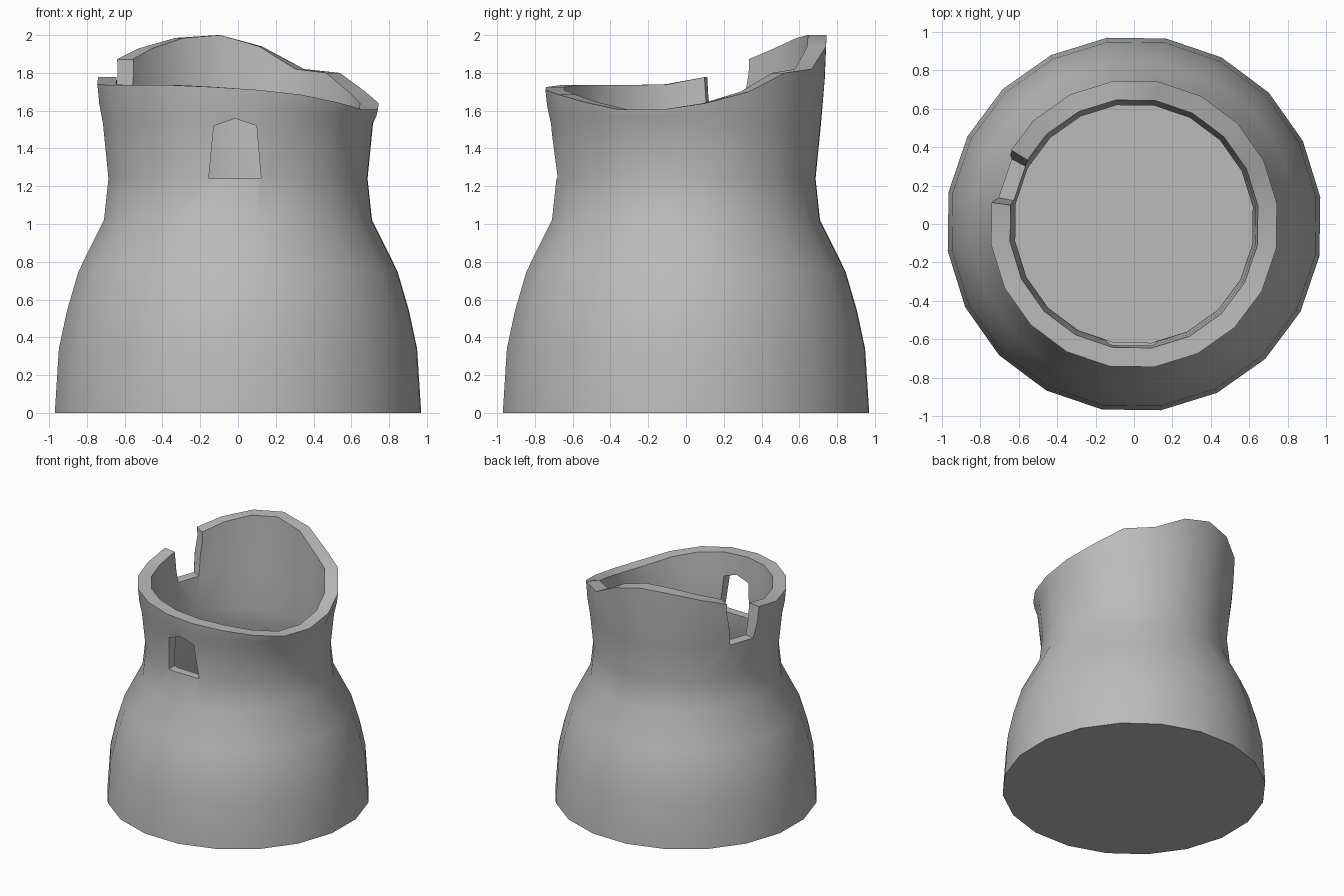
import bpy, bmesh
from math import sin, cos, radians

cube = bpy.data.objects.get("Cube")
if cube:
    bpy.data.objects.remove(cube, do_unlink=True)

SIDES, OFFSET = 20, 8.2

stone = bpy.data.materials.new("grey_stone")
stone.use_nodes = True
GREY = (0.5, 0.5, 0.5, 1)
stone.diffuse_color = GREY
stone.node_tree.nodes["Principled BSDF"].inputs["Base Color"].default_value = GREY


def polar(radius, degrees, z):
    a = radians(degrees)
    return (radius * cos(a), radius * sin(a), z)


def finish(bm, name):
    bmesh.ops.recalc_face_normals(bm, faces=bm.faces)
    mesh = bpy.data.meshes.new(name)
    bm.to_mesh(mesh)
    bm.free()
    mesh.materials.append(stone)
    obj = bpy.data.objects.new(name, mesh)
    bpy.context.collection.objects.link(obj)
    return obj


def bridge(bm, loop_a, loop_b):
    n = len(loop_a)
    for i in range(n):
        j = (i + 1) % n
        bm.faces.new((loop_a[i], loop_a[j], loop_b[j], loop_b[i]))


def prism(name, near, far):
    """Closed solid between two matching outlines."""
    bm = bmesh.new()
    a = [bm.verts.new(p) for p in near]
    b = [bm.verts.new(p) for p in far]
    bm.faces.new(a)
    bm.faces.new(b)
    bridge(bm, a, b)
    obj = finish(bm, name)
    obj.hide_render = True
    return obj


# Broken rim height at each corner, counter-clockwise from +x
rim = [1.64, 1.70, 1.80, 1.82, 1.94, 2.0, 1.985, 1.93, 1.86, 1.78,
       1.74, 1.735, 1.735, 1.735, 1.725, 1.71, 1.685, 1.645, 1.605, 1.605]

# Wall profiles (radius, height): up the outside, then down the inside
outside = [(.98, 0), (.958, .34), (.915, .54), (.853, .75),
           (.717, 1.02), (.693, 1.24), (.722, 1.53)]
inside = [(.64, 1.53), (.625, 1.24), (.64, 1.02), (.76, .75),
          (.82, .54), (.86, .34), (.88, .08)]

# Tower wall: turned shell whose upper rings follow the broken rim
bm = bmesh.new()
half_rim = [(1.53 + z) / 2 for z in rim]
rings = [(r, [z] * SIDES) for r, z in outside]
rings += [(.742, half_rim), (.752, rim), (.652, rim)]
rings += [(r, [z] * SIDES) for r, z in inside]
loops = [[bm.verts.new(polar(r, OFFSET + i * 360 / SIDES, zs[i])) for i in range(SIDES)]
         for r, zs in rings]
for lower, upper in zip(loops, loops[1:]):
    bridge(bm, lower, upper)
bm.faces.new(loops[0])
bm.faces.new(loops[-1])
tower = finish(bm, "tower_wall")

# Arched window through the front wall
arch = [(-.155, 1.24), (.122, 1.24), (.098, 1.52), (-.015, 1.558), (-.128, 1.52)]
window = prism("window_cutter", [(x, -1, z) for x, z in arch],
               [(x, -.4, z) for x, z in arch])

# Tapered notch in the rim, wider at its open top
notch_outline = [(152, 1.52), (169, 1.52), (171.5, 1.8), (171.5, 2.2), (149, 2.2), (149, 1.8)]
notch = prism("notch_cutter", [polar(.45, a, z) for a, z in notch_outline],
              [polar(1, a, z) for a, z in notch_outline])

for cutter in (window, notch):
    mod = tower.modifiers.new(cutter.name, "BOOLEAN")
    mod.operation = "DIFFERENCE"
    mod.solver = "EXACT"
    mod.object = cutter

# Bake the openings so their edges can be kept sharp
bpy.context.view_layer.update()
graph = bpy.context.evaluated_depsgraph_get()
cut_mesh = bpy.data.meshes.new_from_object(tower.evaluated_get(graph))
tower.modifiers.clear()
tower.data = cut_mesh
for cutter in (window, notch):
    bpy.data.objects.remove(cutter, do_unlink=True)

bpy.ops.object.select_all(action="DESELECT")
tower.select_set(True)
bpy.context.view_layer.objects.active = tower
bpy.ops.object.shade_smooth_by_angle(angle=radians(32))
